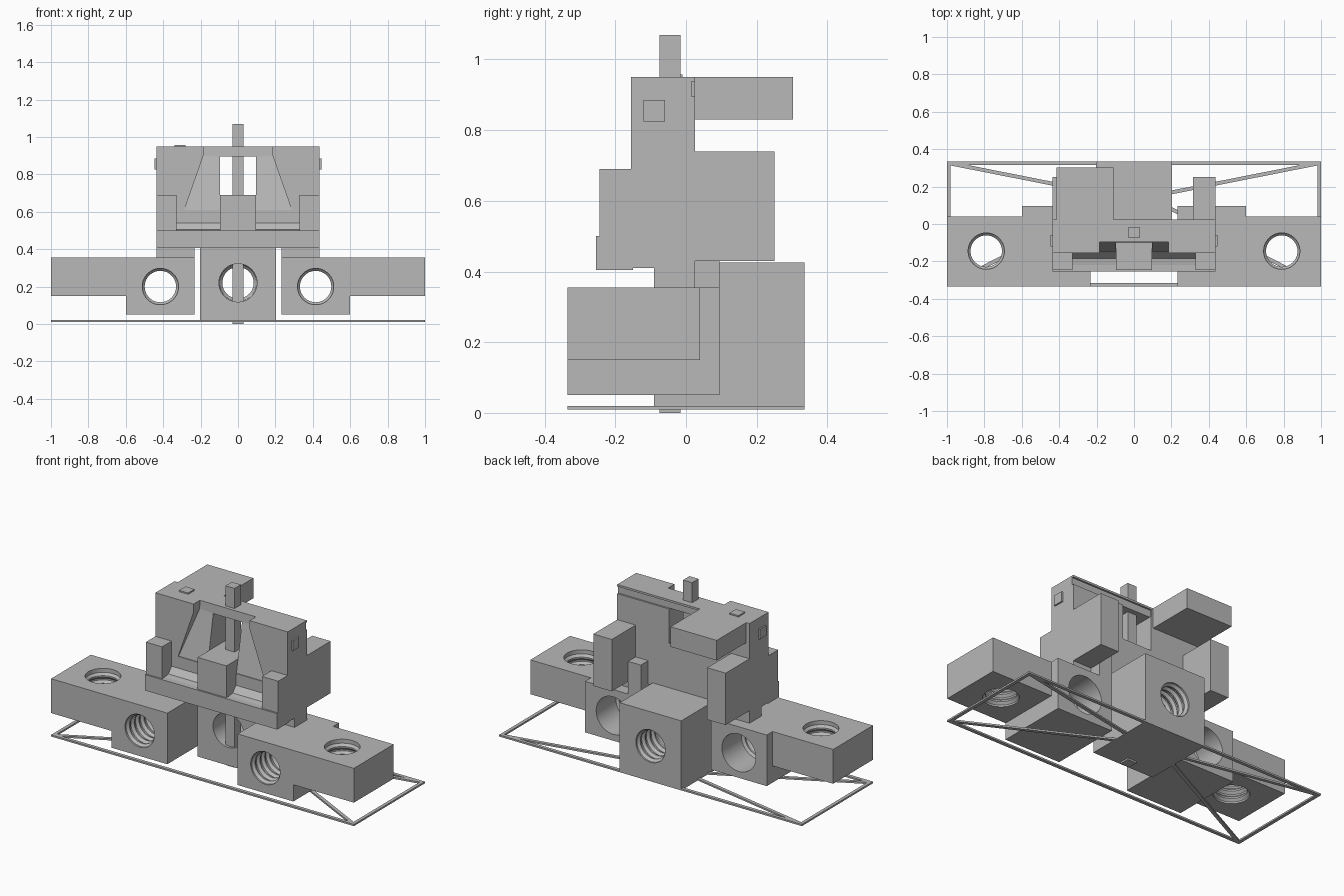
import bpy, bmesh, math
from mathutils import Matrix, Vector

cube = bpy.data.objects.get("Cube")
if cube:
    bpy.data.objects.remove(cube)

grey = bpy.data.materials.new("plain grey")
grey.use_nodes = True
COLOUR = (0.48, 0.48, 0.48, 1)
grey.diffuse_color = COLOUR
grey.node_tree.nodes["Principled BSDF"].inputs["Base Color"].default_value = COLOUR


def finish(name, bm):
    bmesh.ops.recalc_face_normals(bm, faces=bm.faces)
    mesh = bpy.data.meshes.new(name)
    bm.to_mesh(mesh)
    bm.free()
    mesh.materials.append(grey)
    obj = bpy.data.objects.new(name, mesh)
    bpy.context.collection.objects.link(obj)
    return obj


def box(name, x, y, z):
    """Box from three (low, high) ranges."""
    bm = bmesh.new()
    bmesh.ops.create_cube(bm, size=1)
    for v in bm.verts:
        v.co = [r[0] if c < 0 else r[1] for c, r in zip(v.co, (x, y, z))]
    return finish(name, bm)


def prism(name, front, back):
    """Solid between two matching outlines."""
    bm = bmesh.new()
    a = [bm.verts.new(p) for p in front]
    b = [bm.verts.new(p) for p in back]
    bm.faces.new(a)
    bm.faces.new(b[::-1])
    for i in range(len(a)):
        j = (i + 1) % len(a)
        bm.faces.new((a[j], a[i], b[i], b[j]))
    return finish(name, bm)


def lathe(name, profile, start, axis, steps=40):
    """Round cutter from (radius, distance) pairs along an axis."""
    bm = bmesh.new()
    rings = [[bm.verts.new((r * math.cos(math.tau * k / steps),
                            r * math.sin(math.tau * k / steps), d))
              for k in range(steps)] for r, d in profile]
    for lo, hi in zip(rings, rings[1:]):
        for k in range(steps):
            j = (k + 1) % steps
            bm.faces.new((lo[k], lo[j], hi[j], hi[k]))
    bm.faces.new(rings[0][::-1])
    bm.faces.new(rings[-1])
    turn = Vector((0, 0, 1)).rotation_difference(Vector(axis)).to_matrix().to_4x4()
    bm.transform(Matrix.Translation(start) @ turn)
    return finish(name, bm)


def thread(length, pitch=0.045, inner=0.084, outer=0.097):
    """Ribbed hole profile beginning and ending outside the solid."""
    points = [(outer, -0.02), (outer, 0.01)]
    d = 0.01
    while d + pitch < length:
        points += [(inner, d + pitch * 0.3), (inner, d + pitch * 0.5),
                   (outer, d + pitch * 0.8), (outer, d + pitch)]
        d += pitch
    return points


def cut(obj, *cutters):
    for cutter in cutters:
        cutter.hide_render = True
        mod = obj.modifiers.new("cut", "BOOLEAN")
        mod.operation, mod.solver, mod.object = "DIFFERENCE", "EXACT", cutter
        with bpy.context.temp_override(object=obj, active_object=obj):
            bpy.ops.object.modifier_apply(modifier=mod.name)
        bpy.data.objects.remove(cutter)


def span(side, lo, hi):
    return tuple(sorted((side * lo, side * hi)))


# Mirrored parts
for side, word in ((1, "left"), (-1, "right")):
    # Mounting blocks with threaded holes
    outer = box(word + "_end_block", span(side, 0.6, 1), (-0.335, 0.04), (0.15, 0.355))
    hole = thread(0.205)
    cut(outer, lathe("cutter", hole + [(0.097, 0.23)], (side * 0.79, -0.145, 0.15), (0, 0, 1)))
    inner = box(word + "_inner_block", span(side, 0.232, 0.6), (-0.335, 0.095), (0.05, 0.355))
    hole = thread(0.24)
    d = hole[-1][1]
    cut(inner, lathe("cutter", hole + [(0.112, d + 0.01), (0.112, 0.46)],
                     (side * 0.415, -0.335, 0.2), (0, 1, 0)))

    # Supports joining the blocks to the housing
    box(word + "_shoulder", span(side, 0.232, 0.437), (-0.09, 0.025), (0.355, 0.44))
    box(word + "_rear_stub", span(side, 0.232, 0.315), (0.02, 0.095), (0.355, 0.55))
    box(word + "_rear_leg", span(side, 0.315, 0.437), (0.02, 0.25), (0.43, 0.74))

    # Front corner posts, sloped sills and side nubs
    box(word + "_front_post", span(side, 0.33, 0.437), (-0.245, -0.15), (0.5, 0.69))
    sill = [(-0.255, 0.495), (-0.185, 0.505), (-0.155, 0.54), (-0.15, 0.495)]
    prism(word + "_sill", [(side * 0.33, y, z) for y, z in sill],
          [(side * 0.094, y, z) for y, z in sill])
    box(word + "_side_nub", span(side, 0.43, 0.446), (-0.12, -0.06), (0.825, 0.885))

    # Diagonal struts of the base frame
    for name, y0, y1 in (("rear", 0.325, 0.165), ("front", -0.325, 0.09)):
        corners = [(0.99, y0), (0.18, y1)]
        flow = (Vector(corners[1]) - Vector(corners[0])).normalized()
        off = Vector((-flow.y, flow.x)) * 0.01
        ring = [Vector(corners[0]) + off, Vector(corners[1]) + off,
                Vector(corners[1]) - off, Vector(corners[0]) - off]
        prism(f"{word}_{name}_strut", [(side * p.x, p.y, 0.01) for p in ring],
              [(side * p.x, p.y, 0.02) for p in ring])

# Base frame
frame = box("base_frame", (-1, 1), (-0.335, 0.335), (0.01, 0.02))
cut(frame, box("cutter", (-0.98, 0.98), (-0.315, 0.315), (-0.1, 0.1)))

# Centre block, smooth bore in front and thread behind
centre = box("centre_block", (-0.203, 0.203), (-0.09, 0.335), (0.01, 0.425))
hole = thread(0.21)
d = hole[-1][1]
cut(centre, lathe("cutter", hole + [(0.102, d + 0.01), (0.102, 0.46)],
                  (0, 0.335, 0.22), (0, -1, 0)))

# Housing with tapered front pocket, window and rear groove
housing = box("housing", (-0.437, 0.437), (-0.155, 0.025), (0.41, 0.95))
shape = [(0.185, 0.97, -0.095), (0.185, 0.9, -0.097), (0.287, 0.61, -0.15)]
shape += [(-x, z, y) for x, z, y in reversed(shape)]
cut(housing,
    prism("cutter", [(x, -0.3, z) for x, z, y in shape], [(x, y, z) for x, z, y in shape]),
    box("cutter", (-0.095, 0.095), (-0.3, 0.1), (0.69, 0.895)),
    box("cutter", (-0.1, 0.5), (0.015, 0.1), (0.895, 0.938)))

# Front ledge and middle block
box("front_ledge", (-0.437, 0.437), (-0.255, -0.15), (0.405, 0.5))
box("ledge_underside", (-0.437, 0.437), (-0.16, -0.08), (0.415, 0.45))
box("middle_block", (-0.095, 0.095), (-0.245, -0.095), (0.49, 0.69))

# Rear overhang, top nub and central pin
box("rear_overhang", (-0.415, -0.11), (0.015, 0.303), (0.83, 0.95))
box("top_nub", (-0.34, -0.28), (-0.07, -0.01), (0.945, 0.958))
box("central_pin", (-0.03, 0.03), (-0.075, -0.015), (0, 1.07))

# Smooth bores with sharp corners
bpy.ops.object.select_all(action="DESELECT")
for obj in (centre, *[o for o in bpy.data.objects if o.name.endswith(("end_block", "inner_block"))]):
    obj.select_set(True)
    bpy.context.view_layer.objects.active = obj
bpy.ops.object.shade_smooth_by_angle(angle=math.radians(25))
